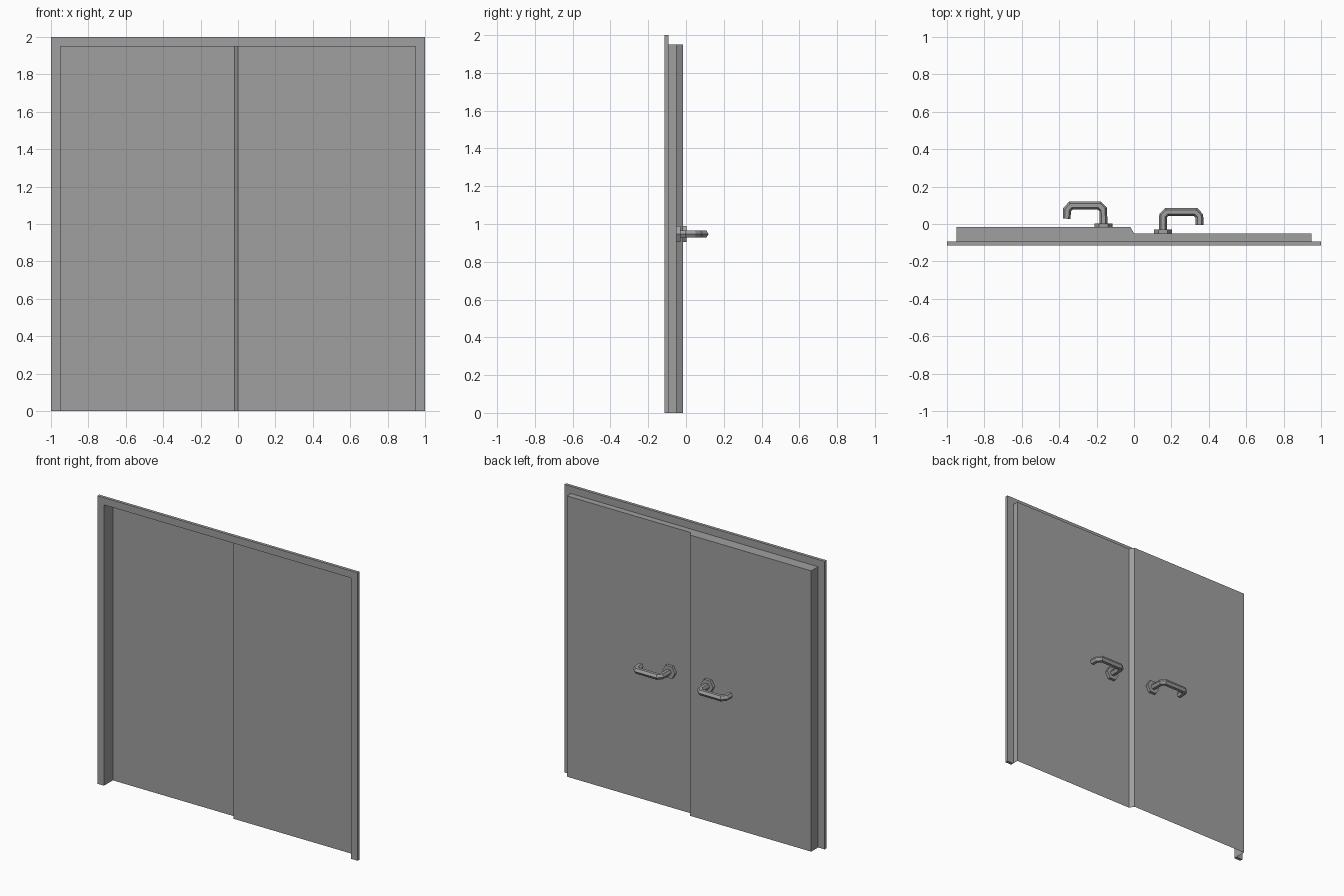
import bpy, bmesh
from math import cos, sin, pi
from mathutils import Vector

cube = bpy.data.objects.get("Cube")
if cube:
    bpy.data.objects.remove(cube, do_unlink=True)

# Single painted metal colour
grey = bpy.data.materials.new("grey_metal")
grey.use_nodes = True
COLOUR = (0.35, 0.35, 0.35, 1)
grey.diffuse_color = COLOUR
grey.node_tree.nodes["Principled BSDF"].inputs["Base Color"].default_value = COLOUR

FRONT, TRIM_BACK = -0.114, -0.093
DEEP, SHALLOW = -0.017, -0.05      # planes of the two leaves
INNER, HEAD, TOP = 0.95, 1.95, 2.0
STEP = -0.019                      # edge of the meeting strip


def finish(name, bm):
    mesh = bpy.data.meshes.new(name)
    bm.to_mesh(mesh)
    bm.free()
    mesh.materials.append(grey)
    obj = bpy.data.objects.new(name, mesh)
    bpy.context.collection.objects.link(obj)
    return obj


def prism(name, points, offset):
    """Closed solid made by pushing a flat outline along offset."""
    bm = bmesh.new()
    face = bm.faces.new([bm.verts.new(p) for p in points])
    new = bmesh.ops.extrude_face_region(bm, geom=[face], use_keep_orig=True)["geom"]
    bmesh.ops.translate(bm, vec=offset, verts=[g for g in new if isinstance(g, bmesh.types.BMVert)])
    bmesh.ops.recalc_face_normals(bm, faces=bm.faces)
    return finish(name, bm)


def sheet(name, points):
    """Single flat metal sheet."""
    bm = bmesh.new()
    bm.faces.new([bm.verts.new(p) for p in points])
    return finish(name, bm)


def upright(name, a, b):
    """Standing sheet between two plan points, facing right of a-to-b reversed."""
    return sheet(name, [(*b, 0), (*a, 0), (*a, HEAD), (*b, HEAD)])


def hex_tube(name, path, radius, origin, flip):
    """Mitred six-sided bar along a plan path."""
    pts = [Vector(p) for p in path]
    bm = bmesh.new()
    rings = []
    for i, p in enumerate(pts):
        before = (p - pts[max(i - 1, 0)]).normalized()
        after = (pts[min(i + 1, len(pts) - 1)] - p).normalized()
        tangent = (before + after).normalized()
        side = Vector((-tangent.y, tangent.x))
        mitre = 1 / max(tangent.dot(after if after.length else before), 0.5)
        ring = []
        for k in range(6):
            q = p + side * radius * mitre * cos(k * pi / 3)
            ring.append(bm.verts.new((origin[0] + flip * q.x, origin[1] + q.y,
                                      origin[2] + radius * sin(k * pi / 3))))
        rings.append(ring)
    for r, s in zip(rings, rings[1:]):
        for k in range(6):
            j = (k + 1) % 6
            bm.faces.new((r[k], r[j], s[j], s[k]))
    bm.faces.new(rings[0])
    bm.faces.new(rings[-1])
    bmesh.ops.recalc_face_normals(bm, faces=bm.faces)
    return finish(name, bm)


# Flat trim around the opening
outline = [(-1, 0), (-1, TOP), (1, TOP), (1, 0), (INNER, 0), (INNER, HEAD), (-INNER, HEAD), (-INNER, 0)]
prism("frame_trim", [(x, FRONT, z) for x, z in outline], (0, TRIM_BACK - FRONT, 0))

# Jambs, leaves and meeting strip follow one plan line
plan = [(-INNER, TRIM_BACK), (-INNER, DEEP), (STEP, DEEP),
        (0, SHALLOW), (INNER, SHALLOW), (INNER, TRIM_BACK)]
names = ["right_jamb", "right_leaf", "meeting_strip", "left_leaf", "left_jamb"]
for name, a, b in zip(names, plan, plan[1:]):
    upright(name, a, b)
sheet("head_lining", [(x, y, HEAD) for x, y in reversed(plan)])

# Lever handles, measured from the centre of each rose
lever = [(0, 0.015), (-0.002, 0.095), (-0.022, 0.115),
         (-0.175, 0.115), (-0.195, 0.093), (-0.197, 0.045)]
for side, x, y, flip in [("right", -0.163, DEEP, 1), ("left", 0.154, SHALLOW, -1)]:
    hexagon = [(x + 0.048 * cos(k * pi / 3), y, 0.947 + 0.048 * sin(k * pi / 3)) for k in range(6)]
    prism(side + "_handle_rose", hexagon, (0, 0.02, 0))
    hex_tube(side + "_handle_lever", lever, 0.021, (x, y, 0.947), flip)
